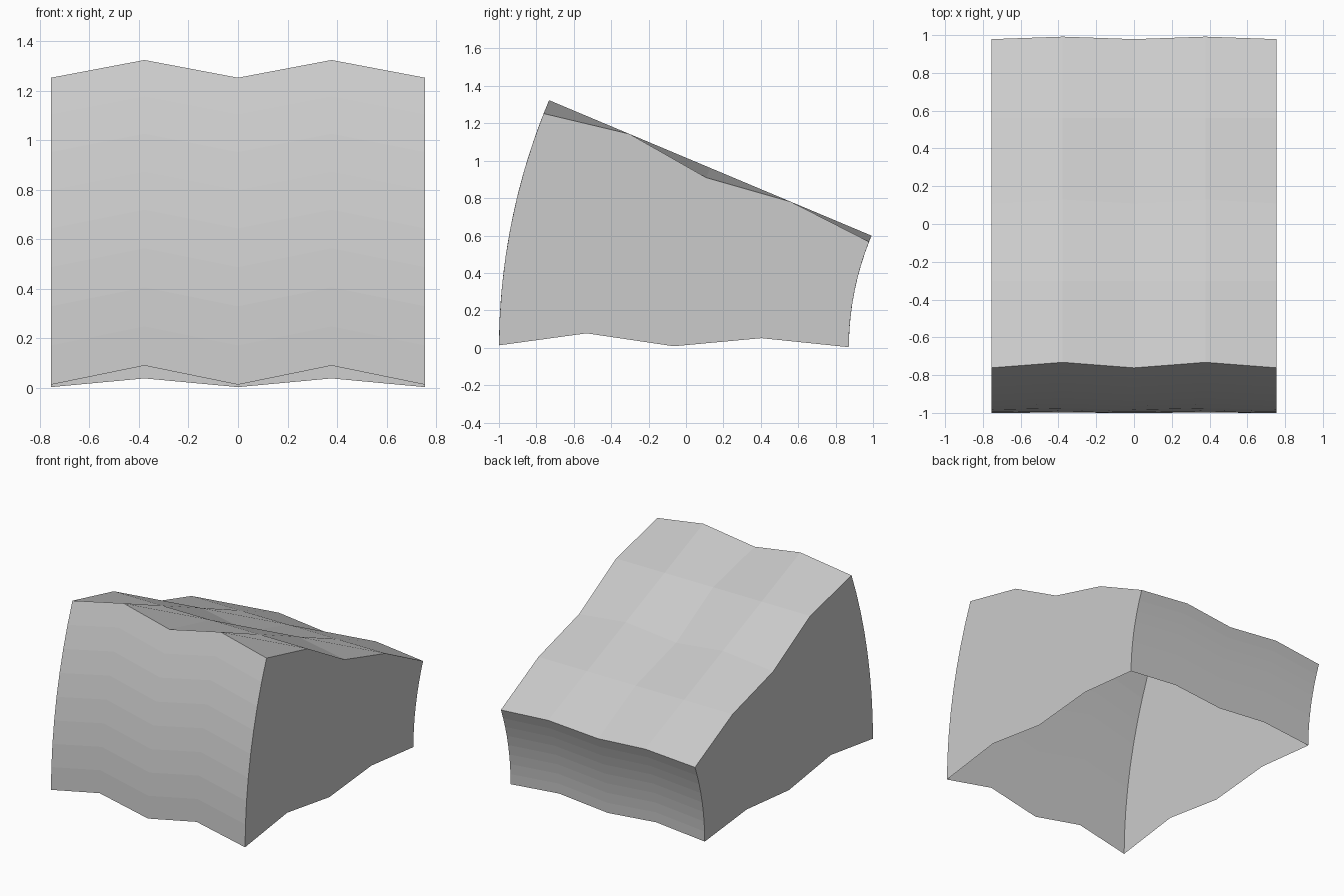
import bpy, bmesh
from math import sin, cos, radians

if "Cube" in bpy.data.objects:
    bpy.data.objects.remove(bpy.data.objects["Cube"])

HALF_W = 0.755             # half width in x
CY, CZ = 2.43, -0.005      # axis (parallel to x) the block is swept about
R_FRONT, R_BACK = 3.43, 1.56
SWEEP = radians(21.2)
N, STEPS = 4, 8            # cells per side, segments up the curved walls
LOW, HIGH = 0.0052, 0.0277 # angles of the dimpled pattern


def point(i, j, k):
    """Grid point i across, j front to back, k up the sweep."""
    x = -HALF_W + 2 * HALF_W * i / N
    r = R_FRONT + (R_BACK - R_FRONT) * j / N
    a = (HIGH if i % 2 or j % 2 else LOW) + SWEEP * k / STEPS
    return (x, CY - r * cos(a), CZ + r * sin(a))


bm = bmesh.new()

# Curved walls: sweep the perimeter of the grid upward, bottom left open
ring = ([(i, 0) for i in range(N)] + [(N, j) for j in range(N)] +
        [(i, N) for i in range(N, 0, -1)] + [(0, j) for j in range(N, 0, -1)])
rows = [[bm.verts.new(point(i, j, k)) for i, j in ring] for k in range(STEPS + 1)]
for lo, hi in zip(rows, rows[1:]):
    for n in range(len(ring)):
        m = (n + 1) % len(ring)
        bm.faces.new((lo[n], lo[m], hi[m], hi[n]))

# Dimpled sloping top, sharing the upper rim of the walls
top = dict(zip(ring, rows[-1]))
for i in range(1, N):
    for j in range(1, N):
        top[i, j] = bm.verts.new(point(i, j, STEPS))
for i in range(N):
    for j in range(N):
        bm.faces.new((top[i, j], top[i + 1, j], top[i + 1, j + 1], top[i, j + 1]))

mesh = bpy.data.meshes.new("curved_wedge_shell")
bm.to_mesh(mesh)
bm.free()
shell = bpy.data.objects.new("curved_wedge_shell", mesh)
bpy.context.collection.objects.link(shell)
